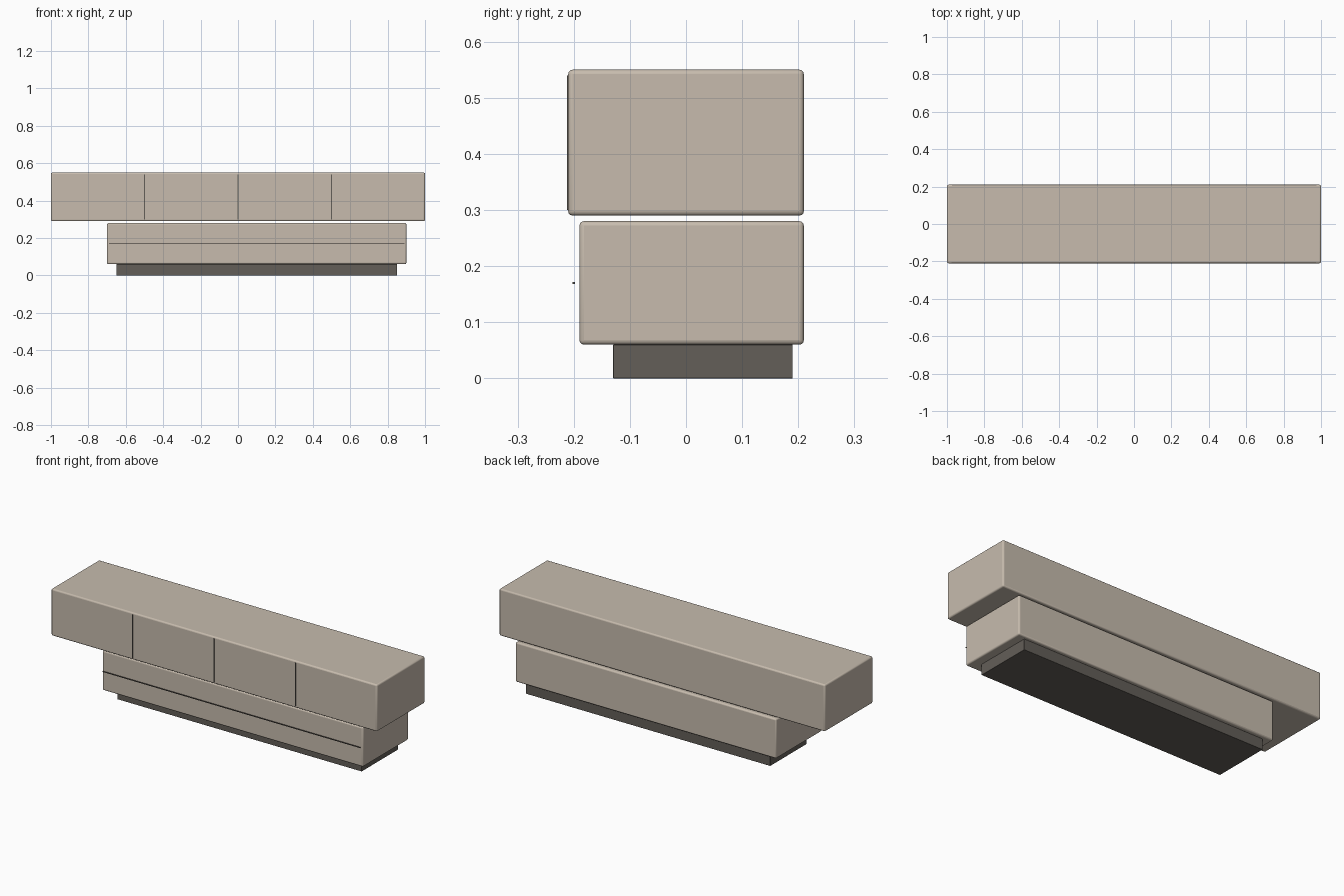
import bpy

if "Cube" in bpy.data.objects:
    bpy.data.objects.remove(bpy.data.objects["Cube"])


def material(name, rgb):
    mat = bpy.data.materials.new(name)
    mat.diffuse_color = (*rgb, 1.0)
    mat.use_nodes = True
    mat.node_tree.nodes["Principled BSDF"].inputs["Base Color"].default_value = mat.diffuse_color
    return mat


def box(name, xs, ys, zs, mat, bevel=0.0):
    """Box spanning the given min/max ranges, with optional rounded edges."""
    ranges = (xs, ys, zs)
    bpy.ops.mesh.primitive_cube_add(size=1, location=[(a + b) / 2 for a, b in ranges])
    obj = bpy.context.object
    obj.name = name
    obj.scale = [b - a for a, b in ranges]
    bpy.ops.object.transform_apply(location=False, rotation=False, scale=True)
    obj.data.materials.append(mat)
    if bevel:
        mod = obj.modifiers.new("rounded_edges", "BEVEL")
        mod.width = bevel
        mod.segments = 3
        bpy.ops.object.shade_smooth_by_angle()
    return obj


lacquer = material("beige_lacquer", (0.57, 0.50, 0.42))
dark = material("dark_base", (0.125, 0.113, 0.098))

# Recessed plinth, offset lower drawer and long upper cabinet
box("plinth", (-0.65, 0.85), (-0.13, 0.19), (0.0, 0.06), dark, 0.001)
box("lower_drawer", (-0.70, 0.90), (-0.19, 0.21), (0.06, 0.28), lacquer, 0.008)
box("upper_cabinet", (-1.0, 1.0), (-0.21, 0.21), (0.29, 0.55), lacquer, 0.008)

# Shadow line hovering just in front of the drawer
box("drawer_line", (-0.69, 0.89), (-0.202, -0.198), (0.168, 0.172), dark)

# Door division lines on the upper front
for i, x in enumerate((-0.5, 0.0, 0.5)):
    box(f"door_line_{i + 1}", (x - 0.002, x + 0.002), (-0.2125, -0.2085), (0.30, 0.54), dark)
